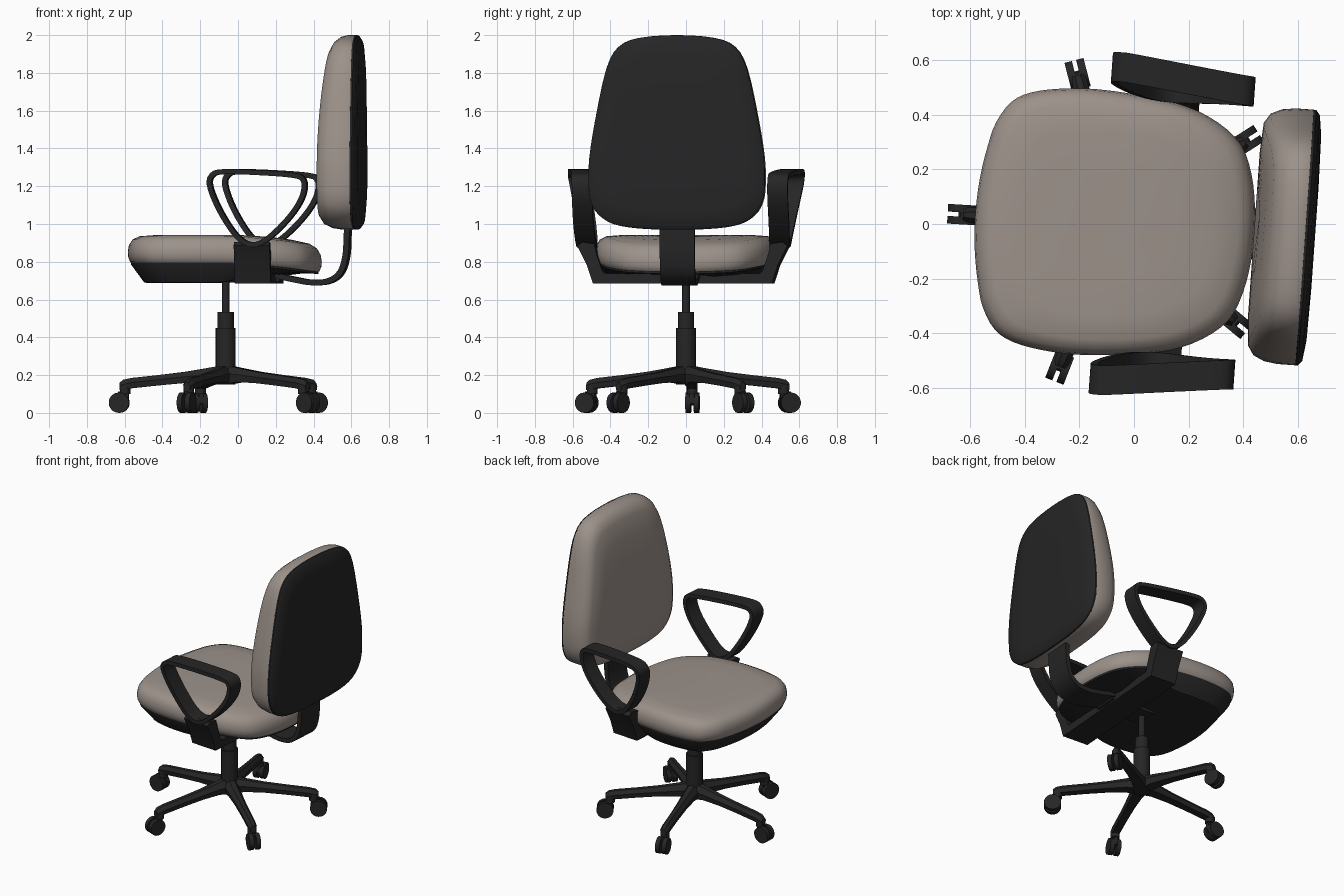
import bpy, bmesh, math
from mathutils import Matrix, Vector

if "Cube" in bpy.data.objects:
    bpy.data.objects.remove(bpy.data.objects["Cube"])


def material(name, rgb):
    m = bpy.data.materials.new(name)
    m.diffuse_color = (*rgb, 1)
    m.use_nodes = True
    m.node_tree.nodes["Principled BSDF"].inputs["Base Color"].default_value = m.diffuse_color
    return m


BLACK = material("black plastic", (0.019, 0.019, 0.019))
BEIGE = material("taupe fabric", (0.335, 0.287, 0.257))

# The chair faces -x and is swivelled slightly about its column
HUB = Matrix.Translation((-0.065, 0, 0))
UNHUB = Matrix.Translation((0.065, 0, 0))
UPPER = HUB @ Matrix.Rotation(math.radians(-4.1), 4, 'Z') @ UNHUB


def finish(name, bm, mat, matrix, angle=35):
    bmesh.ops.recalc_face_normals(bm, faces=bm.faces)
    me = bpy.data.meshes.new(name)
    bm.to_mesh(me)
    bm.free()
    me.transform(matrix)
    me.materials.append(mat)
    me.shade_smooth()
    me.set_sharp_from_angle(angle=math.radians(angle))
    ob = bpy.data.objects.new(name, me)
    bpy.context.collection.objects.link(ob)
    return ob


def skin(bm, rings, closed=False):
    """Join rings of points with quads; cap the ends unless closed."""
    vs = [[bm.verts.new(p) for p in r] for r in rings]
    n = len(vs[0])
    pairs = list(zip(vs, vs[1:])) + ([(vs[-1], vs[0])] if closed else [])
    for a, b in pairs:
        for i in range(n):
            j = (i + 1) % n
            bm.faces.new((a[i], a[j], b[j], b[i]))
    if not closed:
        bm.faces.new(vs[0][::-1])
        bm.faces.new(vs[-1])


def smooth_path(pts, closed, steps=4):
    """Catmull-Rom curve through 2D points."""
    n = len(pts)
    get = lambda i: Vector(pts[i % n] if closed else pts[max(0, min(n - 1, i))])
    out = []
    for i in range(n if closed else n - 1):
        a, b, c, d = (get(i + k) for k in (-1, 0, 1, 2))
        for s in range(steps):
            t = s / steps
            out.append(0.5 * (2 * b + (c - a) * t + (2 * a - 5 * b + 4 * c - d) * t * t
                              + (3 * b - a - 3 * c + d) * t ** 3))
    if not closed:
        out.append(get(n - 1))
    return out


def pad(name, outline, centre, rings, place, mat):
    """Stack scaled copies of an outline; place() maps (u, v, height) to 3D."""
    c = Vector(centre)
    bm = bmesh.new()
    skin(bm, [[place(*(c + (p - c) * s), h) for p in outline] for s, h in rings])
    return finish(name, bm, mat, UPPER, 40)


def strap(name, pts, width, thick, y_at, closed):
    """Flat band following an xz path."""
    path = smooth_path(pts, closed)
    n = len(path)
    rings = []
    for i, p in enumerate(path):
        a = path[(i - 1) % n] if closed else path[max(i - 1, 0)]
        b = path[(i + 1) % n] if closed else path[min(i + 1, n - 1)]
        t = (b - a).normalized()
        nrm = Vector((-t.y, t.x)) * thick / 2
        y, w = y_at(p.x, p.y), width / 2
        rings.append([(p.x + k * nrm.x, y + e * w, p.y + k * nrm.y)
                      for k, e in ((1, 1), (1, -1), (-1, -1), (-1, 1))])
    bm = bmesh.new()
    skin(bm, rings, closed)
    return finish(name, bm, BLACK, UPPER)


def cylinder(bm, r, p, q, sides=20):
    p, q = Vector(p), Vector(q)
    m = Matrix.Translation((p + q) / 2) @ (q - p).to_track_quat('Z', 'Y').to_matrix().to_4x4()
    bmesh.ops.create_cone(bm, cap_ends=True, segments=sides, radius1=r, radius2=r,
                          depth=(q - p).length, matrix=m)


def box(bm, lo, hi):
    lo, hi = Vector(lo), Vector(hi)
    m = Matrix.Translation((lo + hi) / 2) @ Matrix.Diagonal((*(hi - lo), 1))
    bmesh.ops.create_cube(bm, size=1, matrix=m)


# Seat cushion and shell, both bending down toward the back
half = [(-.575, .13), (-.555, .25), (-.53, .34), (-.48, .418), (-.41, .458), (-.3, .48),
        (-.17, .487), (0, .475), (.16, .448), (.28, .397), (.37, .322), (.415, .22), (.437, .1)]
seat = smooth_path([(-.582, 0)] + half + [(.442, 0)] + [(x, -y) for x, y in half[::-1]], True, 3)


def seat_place(x, y, z):
    return (x, y, z - 0.045 * (max(0, x + .1) / .5) ** 2)


def shell_place(x, y, z):
    if z < .7:
        t = max(0, min(1, (x + .1) / .3))
        return (x, y, z + .05 * t * t * (3 - 2 * t))
    return seat_place(x, y, z)


pad("seat_cushion", seat, (-.07, 0),
    [(.94, .785), (.975, .80), (.995, .825), (1, .852), (.988, .888), (.95, .918),
     (.88, .935), (.7, .942), (.4, .943)], seat_place, BEIGE)
pad("seat_shell", seat, (-.07, 0),
    [(.93, .81), (.97, .805), (.965, .785), (.83, .69), (.78, .687)], shell_place, BLACK)

# Backrest cushion and rear panel
half = [(.2, 1.985), (.31, 1.937), (.374, 1.82), (.43, 1.565), (.464, 1.35), (.468, 1.2),
        (.455, 1.115), (.416, 1.05), (.337, 1.0), (.2, .976)]
back = smooth_path([(0, 2)] + half + [(0, .97)] + [(-y, z) for y, z in half[::-1]], True, 3)


def back_place(y, z, x):
    lean = .05 * (max(0, z - 1.3) / .6) ** 2 * max(0, (.63 - x) / .19)
    return (x + lean, y, z)


pad("backrest_cushion", back, (0, 1.45),
    [(.99, .635), (1, .625), (1, .56), (.985, .51), (.945, .47), (.87, .447), (.65, .44), (.35, .44)],
    back_place, BEIGE)
pad("backrest_panel", back, (0, 1.45),
    [(.99, .62), (1, .626), (.998, .636), (.96, .65), (.8, .66), (.4, .664)], back_place, BLACK)

# Curved bar holding the backrest
strap("backrest_bar", [(.1, .735), (.2, .727), (.3, .706), (.4, .69), (.49, .70), (.55, .748),
                       (.577, .84), (.583, .95), (.6, 1.1)], .185, .03, lambda x, z: 0, False)

# Armrest loops: flat bands leaning outward and toeing out at the front
loop = [(-.108, 1.21), (-.09, 1.262), (-.03, 1.277), (.15, 1.272), (.33, 1.258), (.385, 1.235),
        (.388, 1.17), (.352, 1.09), (.28, 1.0), (.19, .918), (.12, .89), (.055, .915),
        (-.005, .985), (-.07, 1.1)]
for side, label in ((1, "left"), (-1, "right")):
    def arm_y(x, z, s=side):
        return s * (.513 + (z - .9) / .37 * (.066 - .06 * (x + .12) / .52))
    strap(label + "_armrest", loop, .108, .027, arm_y, True)

# U-shaped armrest bracket running under the seat
u = [(.475, .685), (.508, .785), (.558, .885), (.53, .905), (.468, .895), (.455, .84), (.425, .75), (.41, .738)]
profile = u + [(-y, z) for y, z in u[::-1]]
bm = bmesh.new()
skin(bm, [[(x, y, z) for y, z in profile] for x in (.017, .207)])
finish("armrest_bracket", bm, BLACK, UPPER, 30)

# Tilt mechanism
bm = bmesh.new()
box(bm, (-.10, -.08, .695), (.225, .08, .76))
finish("tilt_mechanism", bm, BLACK, UPPER)

# Telescopic column
bm = bmesh.new()
cylinder(bm, .053, (0, 0, .15), (0, 0, .45))
cylinder(bm, .043, (0, 0, .44), (0, 0, .535))
cylinder(bm, .021, (0, 0, .53), (0, 0, .72))
finish("column", bm, BLACK, HUB)

# Five-spoke base with twin-wheel casters
for k in range(5):
    turn = HUB @ Matrix.Rotation(math.radians(176.5 + 72 * k), 4, 'Z')
    bm = bmesh.new()
    rings = []
    for r, w, lo, hi in ((0, .10, .15, .255), (.1, .085, .163, .237), (.22, .07, .158, .217),
                         (.36, .062, .145, .2), (.5, .06, .13, .185), (.545, .055, .12, .175),
                         (.562, .04, .12, .16)):
        mid = lo + (hi - lo) * .55
        rings.append([(r, -w * .4, lo), (r, w * .4, lo), (r, w / 2, mid), (r, w * .2, hi),
                      (r, -w * .2, hi), (r, -w / 2, mid)])
    skin(bm, rings)
    cylinder(bm, .029, (.533, 0, .10), (.533, 0, .15), 12)
    finish("base_spoke_%d" % (k + 1), bm, BLACK, turn)

    bm = bmesh.new()
    for s in (-1, 1):
        cylinder(bm, .054, (.565, s * .008, .054), (.565, s * .036, .054), 18)
    box(bm, (.515, -.012, .05), (.57, .012, .112))
    cylinder(bm, .014, (.565, -.01, .054), (.565, .01, .054), 10)
    finish("caster_%d" % (k + 1), bm, BLACK, turn)
